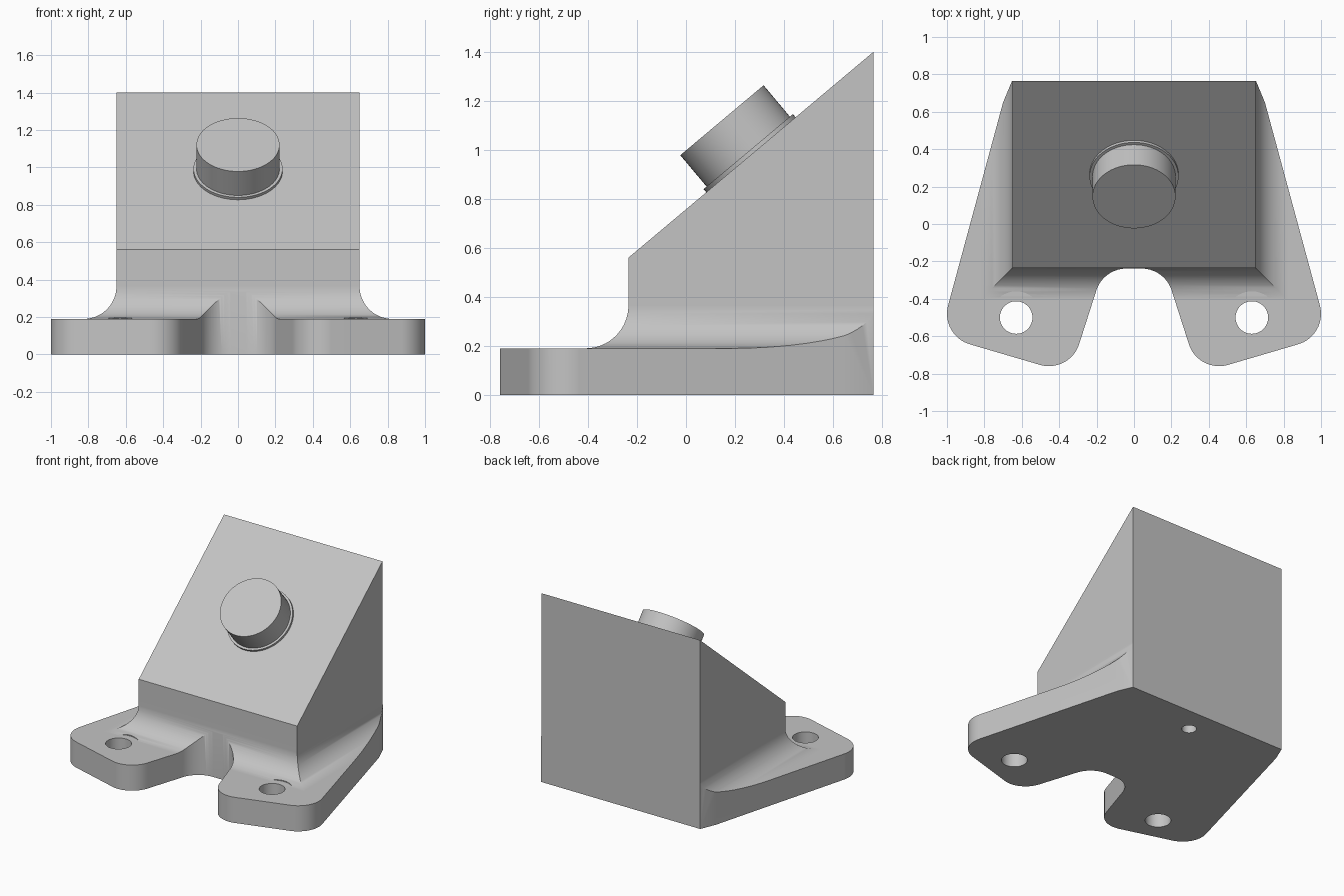
import bpy, bmesh
from math import sin, cos, radians

cube = bpy.data.objects.get("Cube")
if cube:
    bpy.data.objects.remove(cube, do_unlink=True)

grey = bpy.data.materials.new("plain grey")
grey.use_nodes = True
COLOUR = (0.55, 0.55, 0.55, 1)
grey.diffuse_color = COLOUR
grey.node_tree.nodes["Principled BSDF"].inputs["Base Color"].default_value = COLOUR

HALF_W, FRONT, BACK = 0.65, -0.235, 0.765
PLATE, FILLET, TILT = 0.19, 0.175, radians(40)


def make_object(name, bm):
    bmesh.ops.recalc_face_normals(bm, faces=bm.faces)
    mesh = bpy.data.meshes.new(name)
    bm.to_mesh(mesh)
    bm.free()
    mesh.materials.append(grey)
    obj = bpy.data.objects.new(name, mesh)
    bpy.context.collection.objects.link(obj)
    return obj


def loft(name, rings):
    """Skin a stack of closed rings and cap both ends."""
    bm = bmesh.new()
    rows = [[bm.verts.new(p) for p in ring] for ring in rings]
    n = len(rows[0])
    for low, high in zip(rows, rows[1:]):
        for i in range(n):
            j = (i + 1) % n
            bm.faces.new((low[i], low[j], high[j], high[i]))
    bm.faces.new(rows[0][::-1])
    bm.faces.new(rows[-1])
    return make_object(name, bm)


def arc(cx, cy, r, start, end, steps=14):
    angles = [radians(start + (end - start) * i / steps) for i in range(steps + 1)]
    return [(cx + r * cos(a), cy + r * sin(a)) for a in angles]


def cylinder(name, x, y, r, z0, z1):
    circle = arc(x, y, r, 0, 360, 64)[:-1]
    return loft(name, [[(px, py, z) for px, py in circle] for z in (z0, z1)])


def boolean(target, cutter, operation):
    cutter.hide_render = True
    mod = target.modifiers.new(operation, "BOOLEAN")
    mod.operation, mod.object, mod.solver = operation, cutter, "EXACT"
    bpy.context.view_layer.objects.active = target
    bpy.ops.object.modifier_apply(modifier=mod.name)
    bpy.data.objects.remove(cutter, do_unlink=True)


def smooth(obj):
    bpy.ops.object.select_all(action="DESELECT")
    obj.select_set(True)
    bpy.context.view_layer.objects.active = obj
    bpy.ops.object.shade_smooth_by_angle(angle=radians(30))
    mod = obj.modifiers.new("even shading", "WEIGHTED_NORMAL")
    mod.keep_sharp = True


def slope_z(y):
    return 0.56 + (y - FRONT) * 0.84


# Wedge body flaring into the base plate through a mitred fillet
def ring(offset, height):
    w, f, b = HALF_W + offset, FRONT - offset, BACK + 0.15
    return [(x, y, height if height is not None else slope_z(y))
            for x, y in ((-w, f), (w, f), (w, b), (-w, b))]


rings = [ring(0.9, 0), ring(0.9, PLATE)]
for i in range(17):
    a = radians(90 * i / 16)
    rings.append(ring(FILLET * (1 - sin(a)), PLATE + FILLET * (1 - cos(a))))
rings.append(ring(0, None))
body = loft("wedge_body_and_base", rings)

# Foot outline: splayed sides, rounded feet and the front notch
half = [(HALF_W + 0.002, BACK), (0.70, 0.65)]
half += arc(0.83, -0.48, 0.17, 15, -75)
half += arc(0.455, -0.59, 0.17, -75, -165)
half += arc(0.04, -0.408, 0.17, 15, 90)
outline = half + [(-x, y) for x, y in reversed(half)]
prism = loft("foot_outline", [[(x, y, z) for x, y in outline] for z in (-0.1, 1.8)])
boolean(body, prism, "INTERSECT")

# Mounting holes with screw head clearance, and a blind hole underneath
for side in (-1, 1):
    x = 0.63 * side
    boolean(body, cylinder("bolt_hole", x, -0.5, 0.087, -0.1, 0.5), "DIFFERENCE")
    boolean(body, cylinder("head_clearance", x, -0.5, 0.14, PLATE + 0.001, 0.5), "DIFFERENCE")
boolean(body, cylinder("blind_hole", 0, 0.576, 0.05, -0.1, 0.3), "DIFFERENCE")
smooth(body)

# Round button and its thin collar, square to the slope
for name, radius, height in (("button_collar", 0.238, 0.017), ("button", 0.222, 0.184)):
    part = cylinder(name, 0, 0, radius, -0.02, height)
    part.location = (0, 0.265, slope_z(0.265))
    part.rotation_euler.x = TILT
    smooth(part)
